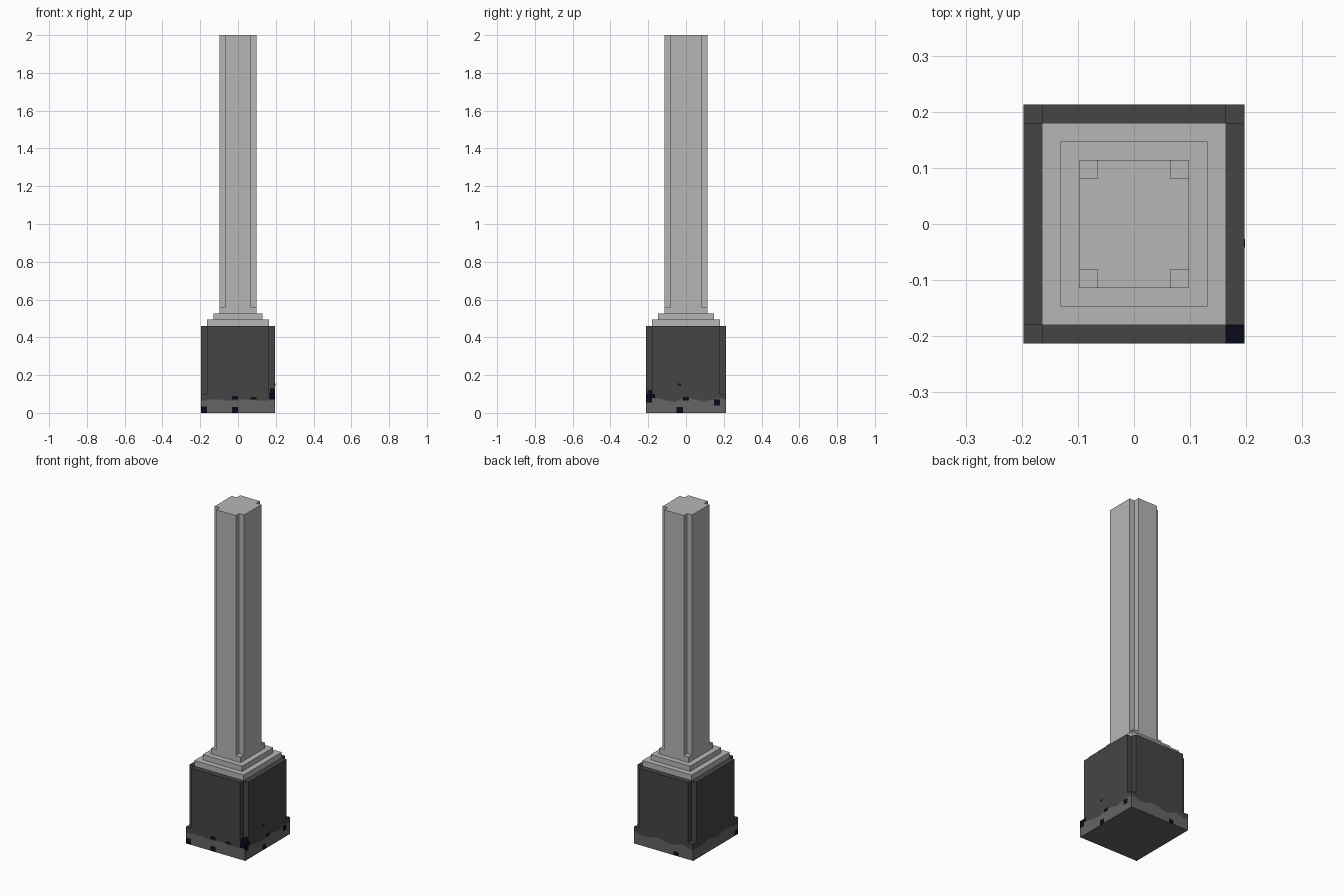
import bpy, bmesh, math
from mathutils import Vector

cube = bpy.data.objects.get("Cube")
if cube:
    bpy.data.objects.remove(cube, do_unlink=True)


def material(name, rgb):
    m = bpy.data.materials.new(name)
    m.use_nodes = True
    m.diffuse_color = (*rgb, 1)
    m.node_tree.nodes["Principled BSDF"].inputs["Base Color"].default_value = (*rgb, 1)
    return m


LIGHT = material("light_stone", (0.47, 0.47, 0.47))
DARK = material("dark_stone", (0.06, 0.06, 0.06))
GREY = material("worn_grey", (0.13, 0.13, 0.13))
NAVY = material("navy_stain", (0.003, 0.003, 0.013))

HX, HY = 0.197, 0.213   # plinth half sizes
STEP = 0.033            # step width and corner notch size


def finish(name, bm, mats):
    bmesh.ops.recalc_face_normals(bm, faces=bm.faces)
    mesh = bpy.data.meshes.new(name)
    bm.to_mesh(mesh)
    bm.free()
    for m in mats:
        mesh.materials.append(m)
    ob = bpy.data.objects.new(name, mesh)
    bpy.context.collection.objects.link(ob)
    return ob


def prism(name, outline, z0, z1, mat):
    bm = bmesh.new()
    face = bm.faces.new([bm.verts.new((x, y, z0)) for x, y in outline])
    new = bmesh.ops.extrude_face_region(bm, geom=[face])["geom"]
    bmesh.ops.translate(bm, vec=(0, 0, z1 - z0),
                        verts=[v for v in new if isinstance(v, bmesh.types.BMVert)])
    if not face.is_valid or len(bm.faces) < len(outline) + 2:
        bm.faces.new([v for v in bm.verts if v.co.z < z0 + 1e-5])
    return finish(name, bm, [mat])


def rect(hx, hy):
    return [(-hx, -hy), (hx, -hy), (hx, hy), (-hx, hy)]


def notched(hx, hy, n=STEP):
    # rectangle with a square bite out of every corner
    a, b = hx - n, hy - n
    return [(-a, -hy), (a, -hy), (a, -b), (hx, -b), (hx, b), (a, b),
            (a, hy), (-a, hy), (-a, b), (-hx, b), (-hx, -b), (-a, -b)]


# Stain patches as (from, to, z low, z high) along each side
STAINS = {
    "front": [(-0.2, -0.165, 0, 0.035), (-0.037, 0, 0, 0.03), (-0.03, 0.005, 0.07, 0.09),
              (0.07, 0.095, 0.07, 0.085), (0.16, 0.2, 0.07, 0.11)],
    "right": [(-0.22, -0.185, 0.055, 0.11), (-0.185, -0.165, 0.08, 0.11),
              (-0.05, -0.015, 0, 0.03), (-0.015, 0.015, 0.065, 0.085), (0.15, 0.18, 0.04, 0.07)],
    "back": [(-0.095, -0.065, 0, 0.025)],
    "left": [(-0.22, -0.185, 0, 0.03)],
}


def foot_colour(face):
    # 0 dark stone, 1 worn grey, 2 navy stain
    c, n = face.calc_center_median(), face.normal
    if n.z > 0.5:
        return 2 if c.x > HX - STEP and c.y < STEP - HY else 0
    if n.z < -0.5:
        return 2 if c.x < -HX + 0.02 and c.y < -HY + 0.02 else 1
    if abs(n.y) > 0.5:
        side, u = ("front" if n.y < 0 else "back"), c.x
    else:
        side, u = ("right" if n.x > 0 else "left"), c.y
    for a, b, lo, hi in STAINS[side]:
        if a < u < b and lo < c.z < hi:
            return 2
    edge = 0.068 + (0.004 if side == "front" else 0.007) * math.sin(38 * u + n.x)
    return 1 if c.z < edge else 0


# Plinth foot: cut into small cells so the worn edge and stains are painted faces
bm = bmesh.new()
bmesh.ops.create_cube(bm, size=1)
for v in bm.verts:
    v.co = Vector((v.co.x * 2 * HX, v.co.y * 2 * HY, (v.co.z + 0.5) * 0.1))
for axis, lo, hi, cells in ((0, -HX, HX, 24), (1, -HY, HY, 26), (2, 0, 0.1, 20)):
    normal = Vector([float(i == axis) for i in range(3)])
    cuts = [lo + (hi - lo) * k / cells for k in range(1, cells)]
    if axis < 2:
        cuts += [lo + STEP, hi - STEP]
    for c in cuts:
        bmesh.ops.bisect_plane(bm, geom=bm.verts[:] + bm.edges[:] + bm.faces[:],
                               plane_co=normal * c, plane_no=normal)
bm.normal_update()
for f in bm.faces:
    f.material_index = foot_colour(f)
finish("plinth_foot", bm, [DARK, GREY, NAVY])

# Plinth body with notched corners
prism("plinth_body", notched(HX, HY), 0.1, 0.46, DARK)

# Two steps, shaft base and notched shaft
prism("lower_step", rect(HX - STEP, HY - STEP), 0.46, 0.494, LIGHT)
prism("upper_step", rect(HX - 2 * STEP, HY - 2 * STEP), 0.494, 0.526, LIGHT)
prism("shaft_base", rect(HX - 3 * STEP, HY - 3 * STEP), 0.526, 0.56, LIGHT)
prism("shaft", notched(HX - 3 * STEP, HY - 3 * STEP), 0.56, 2.0, LIGHT)


# Thin stain plates above the foot: right side spot and front right notch walls
def plate(name, lo, hi):
    prism(name, [(lo[0], lo[1]), (hi[0], lo[1]), (hi[0], hi[1]), (lo[0], hi[1])],
          lo[2], hi[2], NAVY)


plate("side_stain", (HX - 0.001, -0.042, 0.145), (HX + 0.001, -0.027, 0.155))
nx, ny = HX - STEP, -HY + STEP
plate("notch_stain_front", (nx + 0.005, ny - 0.001, 0.1), (HX - 0.004, ny + 0.001, 0.128))
plate("notch_stain_right", (nx - 0.001, -HY + 0.01, 0.1), (nx + 0.001, ny, 0.12))
